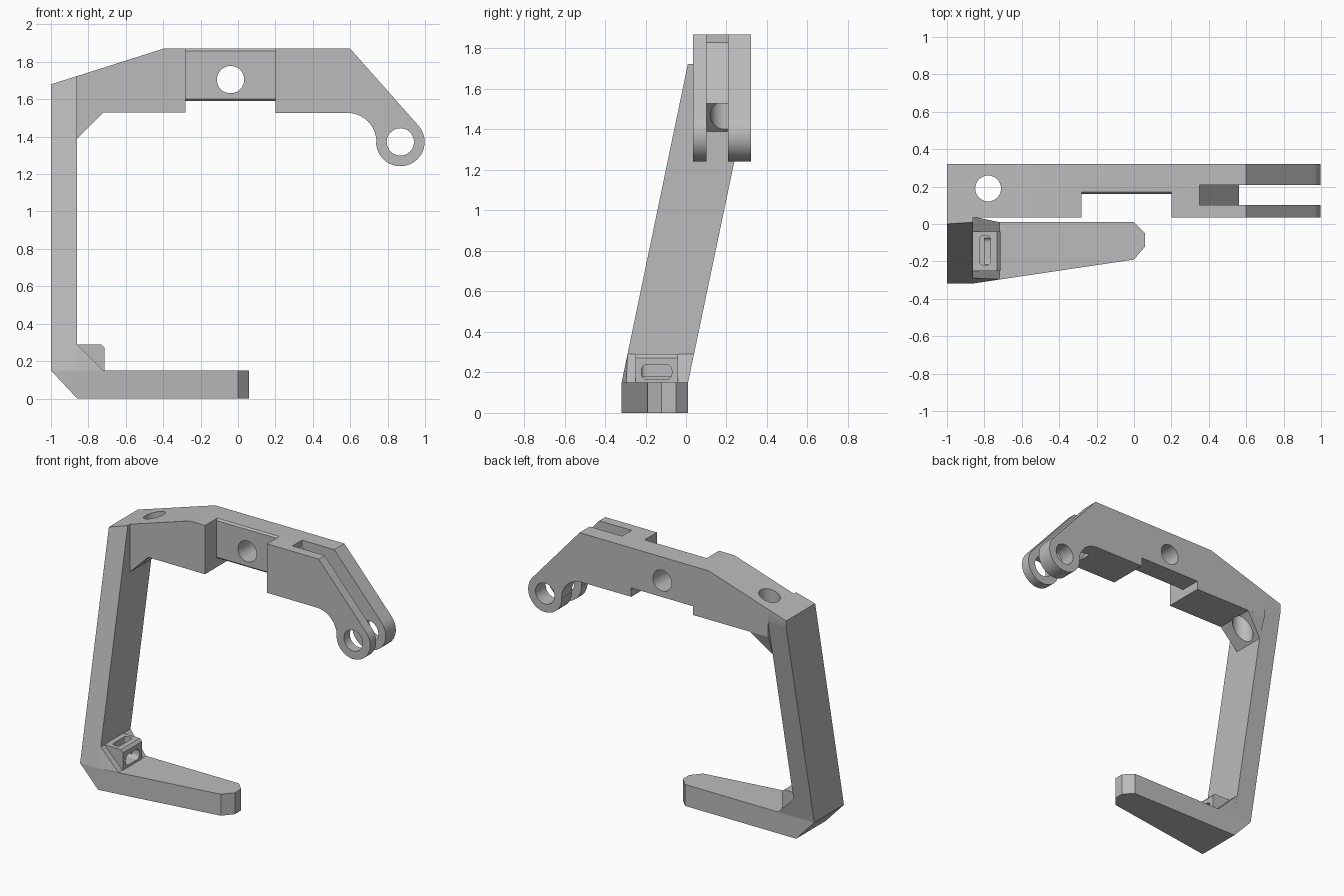
import bpy, bmesh, math
from mathutils import Vector

if "Cube" in bpy.data.objects:
    bpy.data.objects.remove(bpy.data.objects["Cube"], do_unlink=True)

grey = bpy.data.materials.new("plain grey")
grey.use_nodes = True
COLOUR = (0.5, 0.5, 0.5, 1)
grey.diffuse_color = COLOUR
grey.node_tree.nodes["Principled BSDF"].inputs["Base Color"].default_value = COLOUR


def finish(name, bm):
    bmesh.ops.recalc_face_normals(bm, faces=bm.faces)
    mesh = bpy.data.meshes.new(name)
    bm.to_mesh(mesh)
    bm.free()
    mesh.materials.append(grey)
    obj = bpy.data.objects.new(name, mesh)
    bpy.context.collection.objects.link(obj)
    return obj


def prism(name, points, axis, start, end):
    """Extrude a 2D outline along one axis."""
    place = {"x": lambda a, b: (start, a, b),
             "y": lambda a, b: (a, start, b),
             "z": lambda a, b: (a, b, start)}[axis]
    bm = bmesh.new()
    face = bm.faces.new([bm.verts.new(place(a, b)) for a, b in points])
    out = bmesh.ops.extrude_face_region(bm, geom=[face])
    move = Vector([(end - start) * (axis == k) for k in "xyz"])
    bmesh.ops.translate(bm, vec=move, verts=[
        v for v in out["geom"] if isinstance(v, bmesh.types.BMVert)])
    return finish(name, bm)


def hull(name, points):
    """Solid convex block through the given corners."""
    bm = bmesh.new()
    for p in points:
        bm.verts.new(p)
    bmesh.ops.convex_hull(bm, input=bm.verts)
    bmesh.ops.dissolve_limit(bm, angle_limit=0.01, verts=bm.verts, edges=bm.edges)
    return finish(name, bm)


def arc(cx, cy, r, a0, a1, n):
    steps = [math.radians(a0 + (a1 - a0) * i / n) for i in range(n + 1)]
    return [(cx + r * math.cos(t), cy + r * math.sin(t)) for t in steps]


def circle(cx, cy, r):
    return arc(cx, cy, r, 0, 360, 40)[:-1]


def rounded_rect(x0, x1, y0, y1, r):
    return (arc(x1 - r, y1 - r, r, 0, 90, 6) + arc(x0 + r, y1 - r, r, 90, 180, 6)
            + arc(x0 + r, y0 + r, r, 180, 270, 6) + arc(x1 - r, y0 + r, r, 270, 360, 6))


def cut(obj, cutters):
    for c in cutters:
        mod = obj.modifiers.new("cut", "BOOLEAN")
        mod.operation, mod.solver, mod.object = "DIFFERENCE", "EXACT", c
    dg = bpy.context.evaluated_depsgraph_get()
    mesh = bpy.data.meshes.new_from_object(obj.evaluated_get(dg))
    obj.modifiers.clear()
    obj.data = mesh


# Upper beam with the hinge lug at its end
LX, LZ = 0.868, 1.372
front, back = 0.035, 0.32
beam = prism("upper_beam",
             [(-0.86, 1.53), (-0.86, 1.724), (-0.4, 1.87), (0.6, 1.87)]
             + arc(LX, LZ, 0.13, 41.6, -180, 28)
             + arc(0.585, LZ, 0.155, 0, 90, 14), "y", front, back)

# Web under the beam where it meets the post
web = hull("upper_gusset", [
    (-0.72, front, 1.53), (-0.72, back, 1.53), (-0.86, front, 1.53),
    (-0.86, back, 1.53), (-0.86, front, 1.39), (-0.86, 0.27, 1.39)])

# Cutters for the beam
notch = prism("notch_cutter", [
    (0, 1.4), (0.4, 1.4), (0.4, 1.59), (0.172, 1.59), (0.16, 1.602),
    (0.16, 1.858), (0.18, 1.88), (0.18, 1.95), (0, 1.95)], "x", -0.28, 0.2)
fork = prism("fork_cutter", [
    (0.35, 1.95), (0.35, 1.83), (0.63, 1.43), (0.63, 1.2), (1.1, 1.2), (1.1, 1.95)],
    "y", 0.102, 0.208)
pin = prism("pin_cutter", circle(LX, LZ, 0.073), "y", -0.1, 0.5)
bolt = prism("bolt_cutter", circle(-0.04, 1.705, 0.073), "y", -0.1, 0.5)
drop = prism("drop_cutter", circle(-0.78, 0.19, 0.069), "z", 1.2, 2)
cut(beam, [notch, fork, pin, bolt, drop])
cut(web, [drop])

# Leaning post
post_corners = []
for x, roof in ((-1, 1.68), (-0.86, 1.724)):
    post_corners += [(x, -0.318, 0.15), (x, 0.01, 0.15), (x, 0.32, 1.63),
                     (x, 0.32, roof), (x, -0.318 + 0.208 * (roof - 0.15), roof)]
post = hull("post", post_corners)

# Lower arm with chamfered heel and tapered tip
arm_corners = [(-1, -0.318, 0.15), (-1, 0.01, 0.15)]
for z in (0, 0.15):
    arm_corners += [(x, y, z) for x, y in (
        (-0.86, 0.01), (0, 0.01), (0.06, -0.05), (0.06, -0.12),
        (0, -0.19), (-0.86, -0.318))]
arm = hull("lower_arm", arm_corners)

# Web in the lower corner
corner = hull("lower_gusset", [
    (-0.86, -0.318, 0.15), (-0.86, 0.01, 0.15), (-0.86, -0.289, 0.29),
    (-0.86, 0.039, 0.29), (-0.72, 0.01, 0.15), (-0.72, -0.295, 0.15)])

# Strap block with a tunnel from its top to its inner face
block = prism("strap_block", [
    (-0.86, 0.15), (-0.715, 0.15), (-0.715, 0.272), (-0.732, 0.29), (-0.86, 0.29)],
    "y", -0.25, -0.04)
top_slot = prism("top_slot_cutter",
                 rounded_rect(-0.825, -0.768, -0.22, -0.062, 0.02), "z", 0.18, 0.4)
side_slot = prism("side_slot_cutter",
                  rounded_rect(-0.22, -0.07, 0.165, 0.24, 0.03), "x", -0.80, -0.6)
for part in (corner, block):
    cut(part, [top_slot, side_slot])

for c in (notch, fork, pin, bolt, drop, top_slot, side_slot):
    bpy.data.objects.remove(c, do_unlink=True)

# Smooth the round walls, keep the corners crisp
for part in (beam, web, post, arm, corner, block):
    bpy.ops.object.select_all(action="DESELECT")
    part.select_set(True)
    bpy.context.view_layer.objects.active = part
    bpy.ops.object.shade_smooth_by_angle(angle=math.radians(20))
    mod = part.modifiers.new("flat_normals", "WEIGHTED_NORMAL")
    mod.keep_sharp = True
